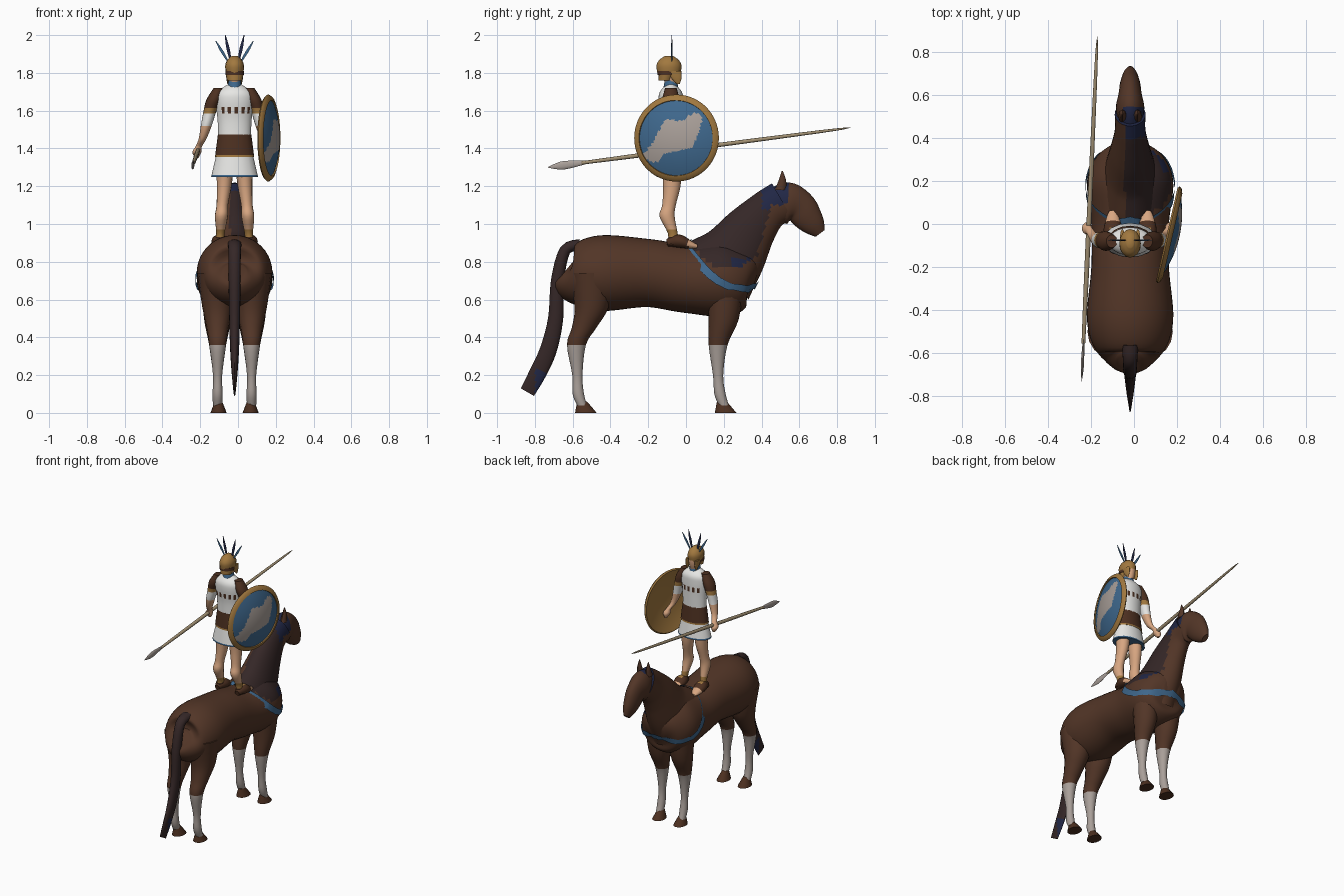
import bpy, bmesh, math
from mathutils import Vector, Matrix
from mathutils.bvhtree import BVHTree

if "Cube" in bpy.data.objects:
    bpy.data.objects.remove(bpy.data.objects["Cube"])

CENTRE = -.018  # x of the shared centre line
COLOURS = {
    "horse brown": (.085, .036, .02), "mane dark": (.035, .02, .02),
    "navy": (.015, .02, .06), "blue": (.05, .14, .27),
    "bronze": (.36, .19, .05), "pale grey": (.4, .35, .32),
    "tunic white": (.8, .8, .78), "skin": (.68, .38, .22),
    "spear wood": (.36, .28, .17), "leather": (.075, .03, .015),
}
MATERIALS = {}
for label, rgb in COLOURS.items():
    material = bpy.data.materials.new(label)
    material.use_nodes = True
    material.diffuse_color = (*rgb, 1)
    shader = material.node_tree.nodes["Principled BSDF"]
    shader.inputs["Base Color"].default_value = (*rgb, 1)
    MATERIALS[label] = material


def finish(name, bm, rule):
    """Colour faces by a name or a function of the face centre, then link a smooth object."""
    bmesh.ops.recalc_face_normals(bm, faces=bm.faces)
    mesh = bpy.data.meshes.new(name)
    used = []
    for face in bm.faces:
        label = rule if isinstance(rule, str) else rule(face.calc_center_median())
        if label not in used:
            used.append(label)
            mesh.materials.append(MATERIALS[label])
        face.material_index = used.index(label)
    bm.to_mesh(mesh)
    bm.free()
    part = bpy.data.objects.new(name, mesh)
    bpy.context.collection.objects.link(part)
    bpy.ops.object.select_all(action="DESELECT")
    part.select_set(True)
    bpy.context.view_layer.objects.active = part
    bpy.ops.object.shade_smooth_by_angle(angle=math.radians(50))
    return part


def smooth_path(rows, steps):
    """Catmull-Rom interpolation through rows of numbers."""
    rows = [Vector(row) for row in rows]
    padded = [rows[0], *rows, rows[-1]]
    path = []
    for before, a, b, after in zip(padded, padded[1:], padded[2:], padded[3:]):
        for step in range(steps):
            t = step / steps
            path.append(a + ((b - before) * t + (2 * before - 5 * a + 4 * b - after) * t * t
                             + (3 * a - before - 3 * b + after) * t ** 3) / 2)
    return path + [rows[-1]]


def bridge(bm, rings):
    """Skin equal rings of vertices and cap both ends."""
    for lower, upper in zip(rings, rings[1:]):
        for i in range(len(lower)):
            bm.faces.new((lower[i - 1], lower[i], upper[i], upper[i - 1]))
    bm.faces.new(rings[0])
    bm.faces.new(rings[-1])


def tube(name, rows, rule, wide=1, tip=1, x=0, side=1, segments=16, steps=4, level=False):
    """Oval tube through (y, z, radius, optional x); wide and tip scale its x width."""
    path = smooth_path([(*row, x)[:4] for row in rows], steps)
    bm = bmesh.new()
    rings = []
    last = len(path) - 1
    for i, (y, z, radius, offset) in enumerate(path):
        along = path[min(i + 1, last)] - path[max(i - 1, 0)]
        across = Vector((0, 1, 0)) if level else Vector((0, -along[1], along[0])).normalized()
        width = Vector((radius * wide * (1 + (tip - 1) * i / last), 0, 0))
        middle = Vector((CENTRE + side * offset, y, z))
        rings.append([bm.verts.new(middle + across * radius * math.cos(turn) + width * math.sin(turn))
                      for turn in (math.tau * k / segments for k in range(segments))])
    bridge(bm, rings)
    return finish(name, bm, rule)


def inside(y, z, outline):
    hit = False
    for (ya, za), (yb, zb) in zip(outline, outline[1:] + outline[:1]):
        if (za > z) != (zb > z) and y < (yb - ya) * (z - za) / (zb - za) + ya:
            hit = not hit
    return hit


# Horse coat, with the mane falling to the left
MANE = [(0, .9), (.15, .78), (.3, .77), (.38, .84), (.45, 1.1), (.53, 1.1), (.55, 1.3), (.2, 1.2)]


def coat(p):
    if p.x < CENTRE - .025 or not inside(p.y, p.z, MANE):
        return "horse brown"
    forelock = p.y > .4 and p.z > 1.08
    fringe = p.y > .24 and p.z < .82
    return "navy" if forelock or fringe else "mane dark"


body = tube("horse_body", [(-.64, .75, .06), (-.6, .73, .15), (-.45, .74, .2), (-.2, .74, .18),
                           (0, .71, .18), (.2, .71, .2), (.32, .72, .15), (.37, .71, .06)],
            coat, segments=40, steps=6)
neck = tube("horse_neck", [(.17, .75, .22), (.25, .84, .18), (.34, .97, .14), (.43, 1.07, .11),
                           (.51, 1.12, .11)], coat, wide=.65, segments=40, steps=8)
tube("horse_head", [(.46, 1.1, .09), (.54, 1.11, .11), (.6, 1.09, .09), (.64, 1.04, .08),
                    (.68, .99, .06), (.71, .95, .03)], coat, wide=.6, segments=24)
tube("tail", [(-.56, .89, .03), (-.64, .86, .03), (-.68, .7, .035), (-.69, .5, .04),
              (-.73, .33, .045), (-.79, .2, .045), (-.84, .11, .04)],
     lambda p: "navy" if p.z < .22 and p.y > -.8 else "mane dark", wide=1.3, tip=.1)


def sock(p):
    return "pale grey" if p.z < .365 else "horse brown"


SIDES = (("left", 1), ("right", -1))
for word, side in SIDES:
    tube("hind_leg_" + word, [(-.5, .74, .12), (-.5, .56, .09), (-.54, .45, .065), (-.58, .36, .05),
                              (-.575, .2, .027), (-.57, .1, .03), (-.55, .04, .027)],
         sock, wide=.9, x=.09, side=side, level=True)
    tube("front_leg_" + word, [(.21, .72, .1), (.2, .5, .08), (.17, .36, .05), (.17, .2, .027),
                               (.18, .1, .03), (.2, .04, .027)],
         sock, wide=.9, x=.09, side=side, level=True)
    for pair, y in (("hind", -.53), ("front", .21)):
        tube(f"{pair}_hoof_{word}", [(y, 0, .057), (y - .01, .03, .042), (y - .02, .06, .026)],
             "leather", wide=.75, x=.085, side=side, steps=2, level=True)
    tube("ear_" + word, [(.5, 1.18, .03), (.51, 1.23, .02), (.51, 1.28, .003)],
         "horse brown", wide=.7, x=.035, side=side, segments=8, level=True)

# Chest strap laid on the coat
trees = [BVHTree.FromPolygons([v.co for v in part.data.vertices],
                              [face.vertices[:] for face in part.data.polygons])
         for part in (body, neck)]
half = smooth_path([(0, 0, .95), (.1, .02, .86), (.21, .12, .74), (.24, .22, .67),
                    (.19, .33, .65), (0, .43, .65)], 8)
loop = half + [Vector((-p.x, p.y, p.z)) for p in half[-2:0:-1]]
edge = Vector((0, .012, .02))
bm = bmesh.new()
strip = []
for point in loop:
    pair = []
    for guess in (point + edge, point - edge):
        guess.x += CENTRE
        hit = min((tree.find_nearest(guess) for tree in trees), key=lambda found: found[3])[0]
        pair.append(bm.verts.new(hit + (guess - hit).normalized() * .008))
    strip.append(pair)
for i, (top, bottom) in enumerate(strip):
    bm.faces.new((strip[i - 1][0], top, bottom, strip[i - 1][1]))
finish("chest_strap", bm, "blue")


# Rider's clothes and head
def chest_pattern(p):
    dash = abs(p.z - 1.6) < .014 and abs(p.x - CENTRE) < .08 and int(p.x * 60 + 60) % 2
    return "leather" if dash else "tunic white"


tube("tunic", [(-.075, 1.46, .056), (-.075, 1.55, .058), (-.08, 1.65, .065), (-.08, 1.7, .058),
               (-.08, 1.74, .022)], chest_pattern, wide=1.55, segments=32, steps=6, level=True)
tube("lower_skirt", [(-.075, 1.25, .08), (-.075, 1.37, .062)],
     lambda p: "blue" if p.z < 1.262 else "tunic white", wide=1.55, steps=8)
tube("waist_skirt", [(-.075, 1.355, .067), (-.075, 1.475, .057)],
     lambda p: "bronze" if p.z < 1.37 else "leather", wide=1.55, steps=8)
tube("scarf", [(-.08, 1.72, .04), (-.08, 1.77, .03)], "blue")
tube("head", [(-.075, 1.74, .035), (-.075, 1.78, .046), (-.075, 1.83, .046), (-.08, 1.87, .03)],
     "skin", wide=.8, level=True)
tube("helmet_neck_guard", [(-.11, 1.76, .036), (-.1, 1.8, .045)], "bronze", wide=1.1, level=True)
tube("helmet_band", [(-.1, 1.79, .052), (-.1, 1.81, .052)], "leather", wide=.95)
tube("helmet_dome", [(-.09, 1.8, .062), (-.09, 1.84, .066), (-.09, 1.87, .05), (-.09, 1.89, .02)],
     "bronze", wide=.75)


def sleeve(p):
    if p.z > 1.61:
        return "leather"
    return "bronze" if p.z > 1.59 else "tunic white" if p.z > 1.52 else "skin"


def sandal(p):
    if p.y > .01 or p.z > .97:
        return "skin"
    return "bronze" if p.z > .94 else "leather"


# Rider's limbs, cheek guards and helmet plumes
for word, side in SIDES:
    tube("arm_" + word, [(-.08, 1.72, .03, .085), (-.08, 1.66, .045, .11), (-.075, 1.6, .04, .13),
                         (-.075, 1.52, .034, .15), (-.06, 1.45, .024, .17), (-.03, 1.41, .02, .19),
                         (-.02, 1.38, .028, .2), (-.01, 1.35, .01, .2)],
         sleeve, wide=.85, side=min(side, .93), steps=5, level=True)
    tube("leg_" + word, [(-.075, 1.32, .055, .05), (-.075, 1.2, .046, .055), (-.09, 1.1, .036, .065),
                         (-.1, 1.04, .04, .07), (-.07, .95, .026, .075), (-.07, .89, .03, .08)],
         sandal, wide=.85, side=side, level=True)
    tube("foot_" + word, [(-.1, .9, .02), (-.04, .91, .035), (.02, .89, .022), (.06, .88, .01)],
         sandal, wide=.9, tip=2, x=.08, side=side)
    tube("cheek_guard_" + word, [(-.06, 1.81, .035), (-.05, 1.77, .026), (-.04, 1.74, .006)],
         "bronze", wide=.3, x=.036, side=side, level=True)
    for place, colour, root, end, top in (("outer", "blue", .035, .1, 1.97), ("inner", "navy", .02, .05, 2)):
        middle = (root + end) / 2
        tube(f"{place}_plume_{word}", [(-.075, 1.86, .002, root), (-.075, (1.86 + top) / 2, .004, middle),
                                       (-.075, top, .001, end)],
             colour, wide=2.5, side=side, segments=6, level=True)

# Spear: round shaft and flat leaf blade along one line
BUTT, POINT = Vector((-.17, .87, 1.51)), Vector((-.243, -.73, 1.3))


def spear_part(name, stations, colour, wide):
    rows = []
    for t, radius in stations:
        p = POINT.lerp(BUTT, t)
        rows.append((p.y, p.z, radius, p.x - CENTRE))
    tube(name, rows, colour, wide=wide, segments=10)


spear_part("spear_shaft", [(.11, .009), (.4, .012), (.9, .008), (1, .001)], "spear wood", 1)
spear_part("spear_blade", [(0, .002), (.03, .017), (.06, .022), (.125, .009)], "pale grey", .35)

# Round shield: domed face with an inlaid emblem, rim and hollow back
EMBLEM = [(-.19, -.11), (-.12, -.02), (-.05, .1), (.04, .09), (.1, .14), (.15, .11),
          (.1, -.05), (-.05, -.08), (-.1, -.13)]
FACE = .198


def dome(radius):
    return .012 + .04 * (1 - (radius / FACE) ** 2)


face_rings = [(FACE * k / 22, dome(FACE * k / 22)) for k in range(1, 23)]
rim = [(.2, .02), (.222, .012), (.23, 0), (.222, -.008), (FACE, 0), (.1, .03)]
bm = bmesh.new()
turns = [math.radians(angle) for angle in range(0, 360, 6)]
bridge(bm, [[bm.verts.new((height, radius * math.cos(turn), radius * math.sin(turn))) for turn in turns]
            for radius, height in face_rings + rim])


def shield_colour(p):
    radius = math.hypot(p.y, p.z)
    if radius > FACE or p.x < dome(radius) - .005:
        return "bronze"
    return "pale grey" if inside(p.y, p.z, EMBLEM) else "blue"


shield = finish("shield", bm, shield_colour)
shield.matrix_world = Matrix.Translation((.16, -.05, 1.455)) @ Matrix.Rotation(math.radians(-13), 4, "Z")
